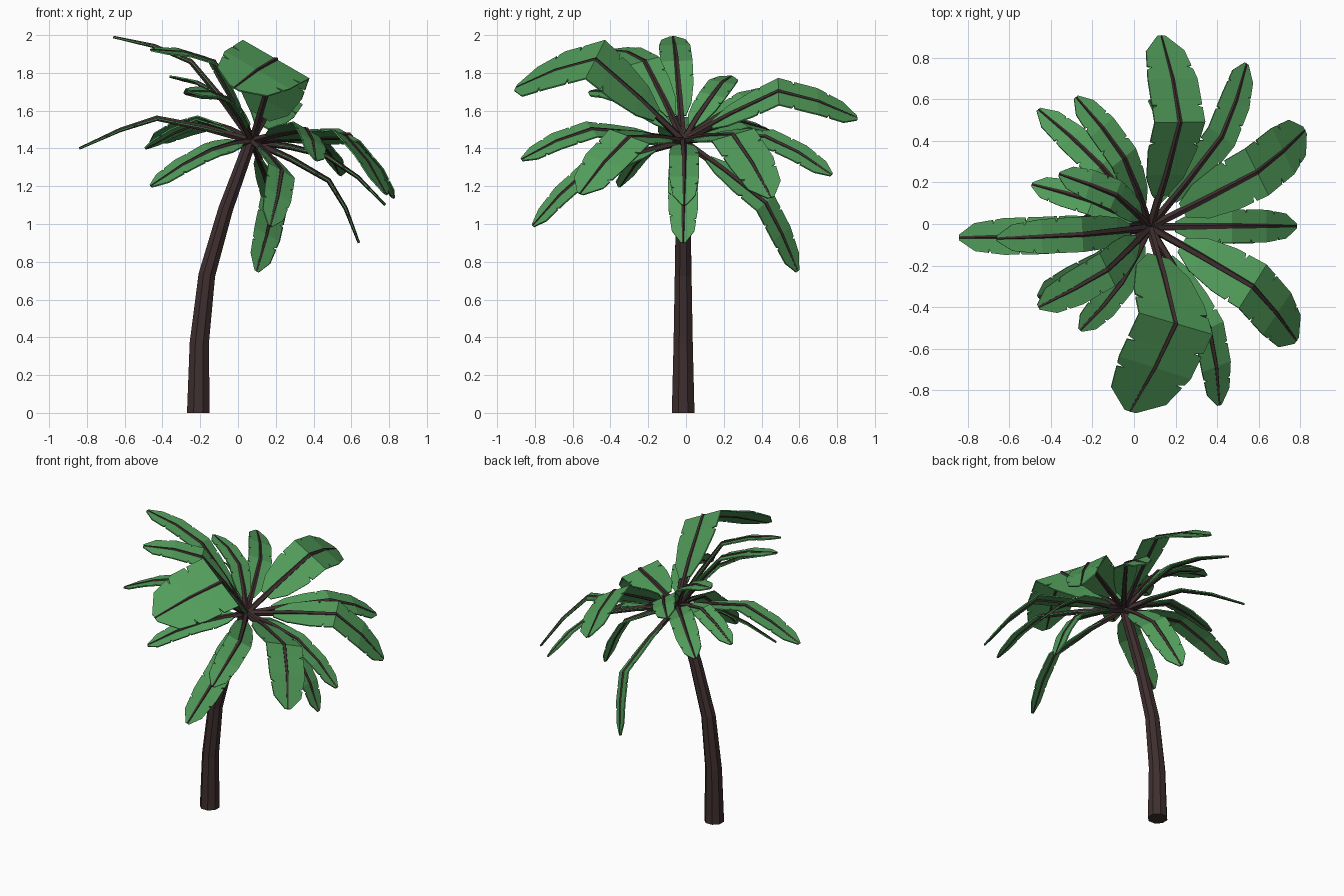
import bpy, bmesh, math, random
from mathutils import Vector as V

if "Cube" in bpy.data.objects:
    bpy.data.objects.remove(bpy.data.objects["Cube"])

random.seed(4)


def material(name, rgb):
    m = bpy.data.materials.new(name)
    m.diffuse_color = (*rgb, 1)
    m.use_nodes = True
    m.node_tree.nodes["Principled BSDF"].inputs["Base Color"].default_value = m.diffuse_color
    return m


GREEN = material("leaf_green", (0.085, 0.34, 0.105))
BROWN = material("bark_brown", (0.05, 0.028, 0.028))


def mesh_object(name, bm, mat):
    bmesh.ops.recalc_face_normals(bm, faces=bm.faces)
    me = bpy.data.meshes.new(name)
    bm.to_mesh(me)
    bm.free()
    me.materials.append(mat)
    ob = bpy.data.objects.new(name, me)
    bpy.context.collection.objects.link(ob)
    return ob


def tube(name, pts, radii, sides, mat, up=None):
    """Tapered faceted tube; rings are perpendicular to the path."""
    bm = bmesh.new()
    rings = []
    for i, p in enumerate(pts):
        d = (pts[min(i + 1, len(pts) - 1)] - pts[max(i - 1, 0)]).normalized()
        if i == 0 and up is None:
            d = V((0, 0, 1))
        a = d.cross(up or V((0, 1, 0))).normalized()
        b = a.cross(d)
        rings.append([bm.verts.new(p + radii[i] * (a * math.cos(t) + b * math.sin(t)))
                      for t in (math.tau * (k + 0.5) / sides for k in range(sides))])
    for r, q in zip(rings, rings[1:]):
        for k in range(sides):
            n = (k + 1) % sides
            bm.faces.new((r[k], r[n], q[n], q[k]))
    bm.faces.new(rings[0])
    bm.faces.new(rings[-1])
    return mesh_object(name, bm, mat)


# Curved trunk
tube("trunk", [V(p) for p in ((-0.21, -0.015, 0), (-0.205, -0.015, 0.37), (-0.165, -0.015, 0.73),
                              (-0.065, -0.015, 1.08), (0.07, -0.015, 1.45))],
     [0.065, 0.055, 0.048, 0.042, 0.034], 8, BROWN)

# Crown leans with the trunk
HUB = V((0.075, -0.015, 1.44))
UP = V((0.5, 0, 0.866))

# Outline of a blade: position along the frond, share of the half width
OUTLINE = ((0.17, 0.3), (0.26, 0.72), (0.4, 0.95), (0.55, 1.0), (0.77, 0.98), (0.92, 0.75), (1.0, 0.15))


def width_at(s):
    for (s0, w0), (s1, w1) in zip(OUTLINE, OUTLINE[1:]):
        if s <= s1:
            return w0 + (w1 - w0) * (s - s0) / (s1 - s0)
    return OUTLINE[-1][1]


def frond(label, mid, tip, half):
    mid, tip = V(mid), V(tip)
    outer = mid.lerp(tip, 0.5) + UP * 0.02
    inner = HUB.lerp(mid, 0.5) + UP * 0.01
    path = [HUB, inner, mid, outer, tip]
    stops = [0, 0.28, 0.55, 0.77, 1]

    def at(s):
        for i in range(4):
            if s <= stops[i + 1]:
                return path[i].lerp(path[i + 1], (s - stops[i]) / (stops[i + 1] - stops[i]))
        return tip

    # Rib along the middle
    tube("frond_rib_" + label, path, [0.02, 0.018, 0.015, 0.012, 0.007], 5, BROWN, UP)

    # Blade with small nicks in both edges
    bm = bmesh.new()
    for side in (-1, 1):
        stations = [(s, w) for s, w in OUTLINE] + [(0.28, width_at(0.28))]
        for base in (0.46, 0.66, 0.84):
            c = base + random.uniform(-0.03, 0.03)
            w = width_at(c)
            stations += [(c - 0.012, width_at(c - 0.012)), (c, w * 0.78), (c + 0.004, width_at(c + 0.004))]
        prev = None
        for s, w in sorted(stations):
            p = at(s)
            along = at(min(s + 0.06, 1)) - at(max(s - 0.06, 0))
            across = along.cross(UP).normalized()
            pair = (bm.verts.new(p), bm.verts.new(p + across * side * w * half))
            if prev:
                f = (prev[0], prev[1], pair[1], pair[0])
                bm.faces.new(f if side > 0 else f[::-1])
            prev = pair
    bmesh.ops.remove_doubles(bm, verts=bm.verts, dist=0.0005)
    blade = mesh_object("frond_blade_" + label, bm, GREEN)
    mod = blade.modifiers.new("thickness", "SOLIDIFY")
    mod.thickness = 0.008
    mod.offset = 0


# Fronds: middle bend, tip, half width
FRONDS = {
    "back": ((0.22, 0.49, 1.70), (0.13, 0.905, 1.56), 0.14),
    "back_right": ((0.42, 0.42, 1.46), (0.54, 0.77, 1.26), 0.085),
    "right_back": ((0.59, 0.25, 1.47), (0.82, 0.45, 1.14), 0.13),
    "right_upper": ((0.47, -0.01, 1.36), (0.78, -0.01, 1.10), 0.08),
    "right_lower": ((0.48, -0.015, 1.23), (0.64, -0.015, 0.90), 0.08),
    "right_front": ((0.57, -0.30, 1.46), (0.78, -0.56, 1.16), 0.13),
    "front_right": ((0.36, -0.50, 1.50), (0.41, -0.87, 1.34), 0.085),
    "front_upper": ((0.20, -0.48, 1.87), (-0.02, -0.90, 1.72), 0.21),
    "front_lower": ((0.23, -0.52, 1.28), (0.17, -0.81, 0.99), 0.085),
    "back_lower": ((0.19, 0.42, 1.11), (0.10, 0.59, 0.75), 0.09),
    "front_left_inner": ((-0.06, -0.28, 1.66), (-0.26, -0.51, 1.70), 0.075),
    "front_left_upper": ((-0.13, -0.22, 1.86), (-0.46, -0.40, 1.92), 0.09),
    "front_left_lower": ((-0.14, -0.20, 1.39), (-0.46, -0.35, 1.20), 0.08),
    "left_upper": ((-0.25, -0.05, 1.86), (-0.66, -0.07, 1.99), 0.085),
    "left_lower": ((-0.43, -0.055, 1.56), (-0.84, -0.065, 1.40), 0.09),
    "left_back_upper": ((-0.09, 0.14, 1.68), (-0.36, 0.24, 1.78), 0.075),
    "left_back_lower": ((-0.20, 0.11, 1.54), (-0.49, 0.19, 1.40), 0.07),
    "back_left_upper": ((-0.05, 0.32, 1.66), (-0.28, 0.61, 1.69), 0.08),
    "back_left_lower": ((-0.16, 0.28, 1.54), (-0.46, 0.55, 1.43), 0.08),
}
for label, (mid, tip, half) in FRONDS.items():
    frond(label, mid, tip, half)
